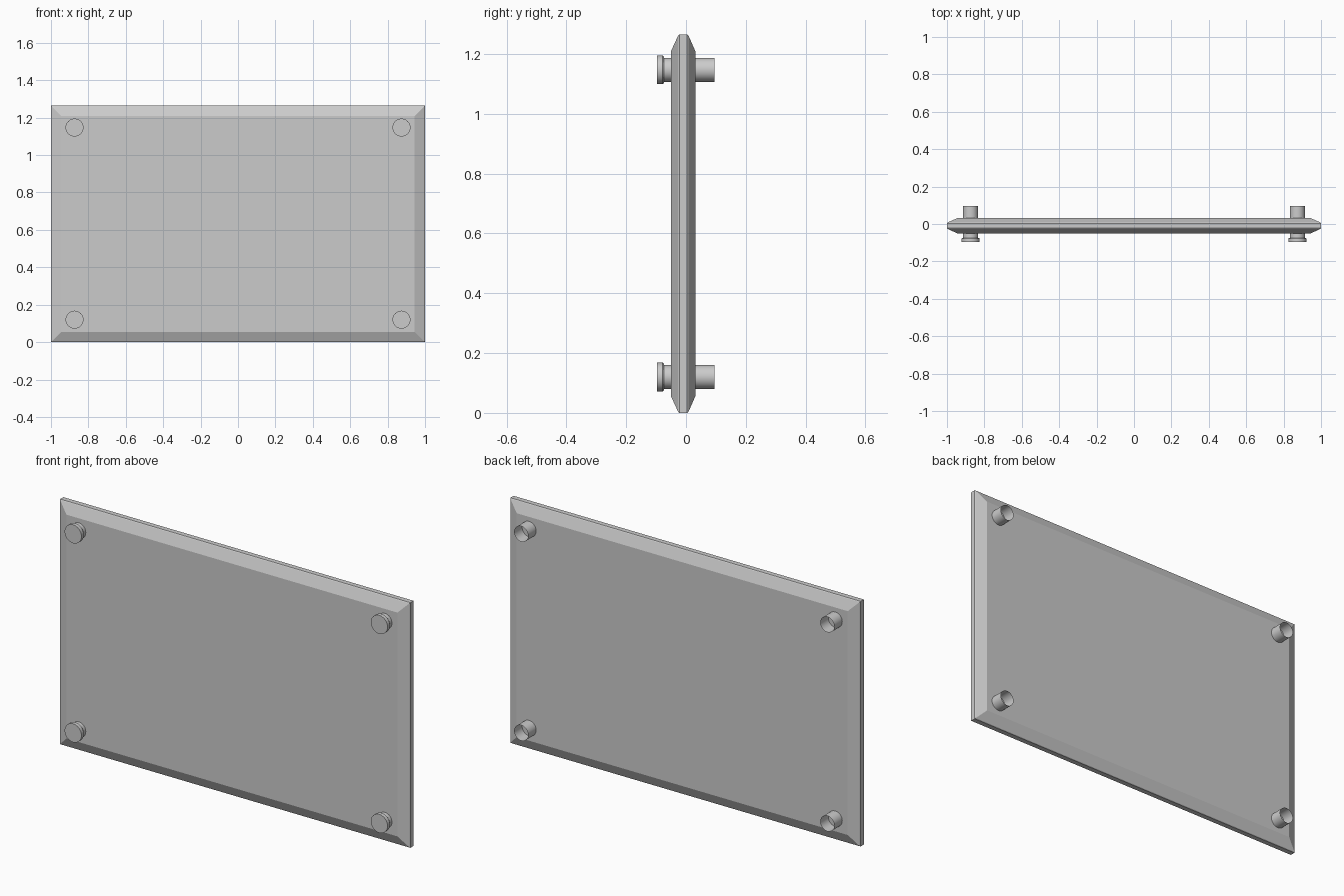
import bpy, bmesh, math

if "Cube" in bpy.data.objects:
    bpy.data.objects.remove(bpy.data.objects["Cube"])

H = 1.265          # panel height
ZC = H / 2


def make_object(name, bm):
    bmesh.ops.recalc_face_normals(bm, faces=bm.faces[:])
    mesh = bpy.data.meshes.new(name)
    bm.to_mesh(mesh)
    bm.free()
    obj = bpy.data.objects.new(name, mesh)
    bpy.context.collection.objects.link(obj)
    return obj


def panel():
    # Rectangular rings from front to back: (y, inset from the outer edge)
    rings = [(-0.05, 0.055), (-0.026, 0.003), (-0.022, 0.0),
             (0.004, 0.0), (0.008, 0.003), (0.031, 0.055)]
    bm = bmesh.new()
    loops = []
    for y, inset in rings:
        x, z = 1 - inset, ZC - inset
        loops.append([bm.verts.new((sx * x, y, ZC + sz * z))
                      for sx, sz in ((-1, -1), (1, -1), (1, 1), (-1, 1))])
    for a, b in zip(loops, loops[1:]):
        for i in range(4):
            j = (i + 1) % 4
            bm.faces.new((a[i], a[j], b[j], b[i]))
    bm.faces.new(loops[0])
    bm.faces.new(loops[-1])
    return make_object("bevelled_panel", bm)


def standoff(name, x, z, sides=32):
    # Capped head in front, open thin tube running through to the back
    profile = [(0.048, -0.097), (0.048, -0.078), (0.045, -0.074),
               (0.04, -0.074), (0.04, 0.096)]
    bm = bmesh.new()
    loops = []
    for r, y in profile:
        loops.append([bm.verts.new((r * math.cos(2 * math.pi * i / sides), y,
                                    r * math.sin(2 * math.pi * i / sides)))
                      for i in range(sides)])
    bm.faces.new(loops[0])
    for a, b in zip(loops, loops[1:]):
        for i in range(sides):
            j = (i + 1) % sides
            bm.faces.new((a[i], a[j], b[j], b[i]))
    obj = make_object(name, bm)
    obj.location = (x, 0, z)
    bpy.ops.object.select_all(action='DESELECT')
    obj.select_set(True)
    bpy.context.view_layer.objects.active = obj
    bpy.ops.object.shade_smooth_by_angle(angle=math.radians(30))


panel()

# Four corner standoffs
for side, x in (("left", -0.874), ("right", 0.874)):
    for level, z in (("lower", 0.12), ("upper", 1.147)):
        standoff(f"{level}_{side}_standoff", x, z)
